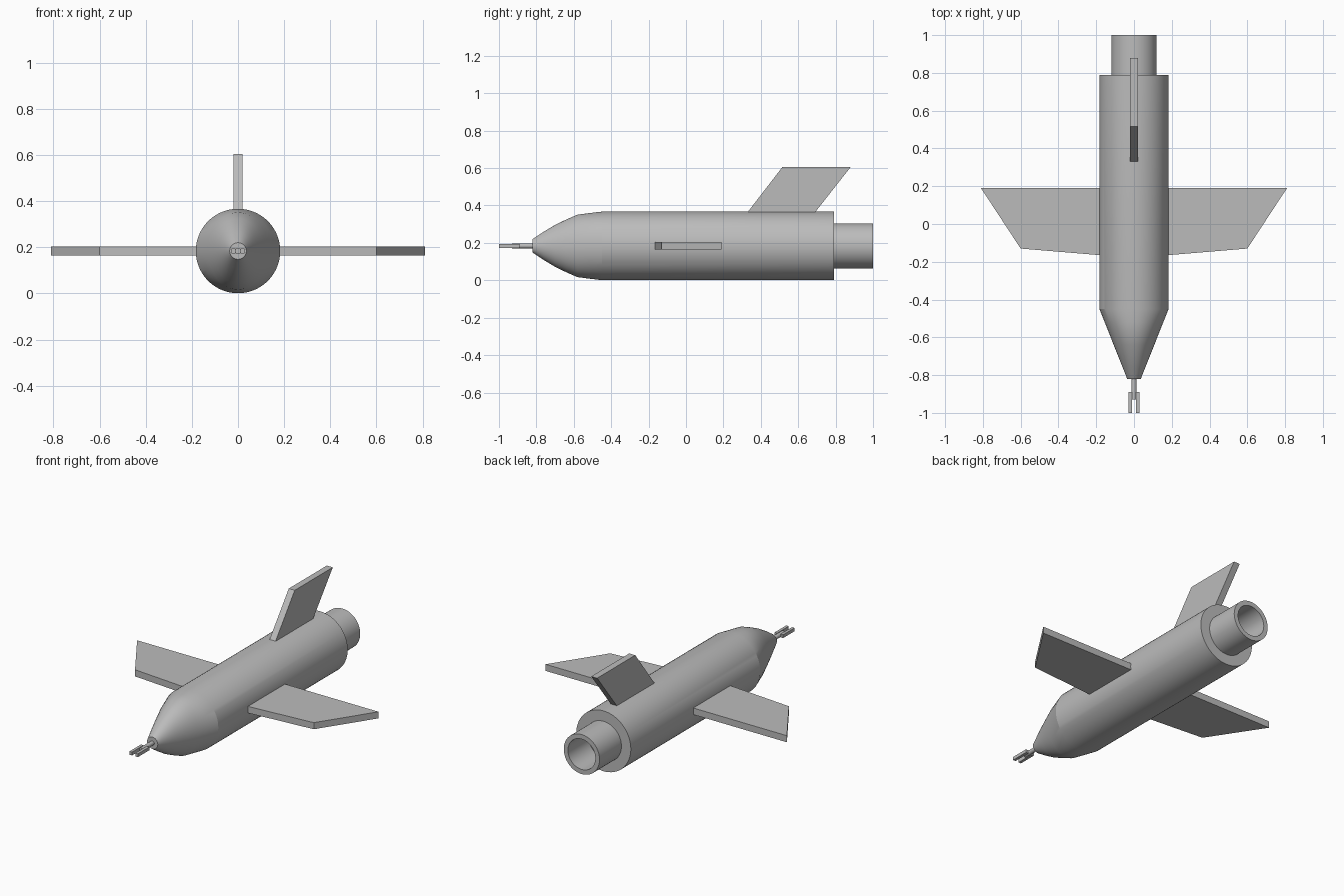
import bpy
import bmesh
from math import sin, cos, pi, radians
from mathutils import Vector

cube = bpy.data.objects.get("Cube")
if cube:
    bpy.data.objects.remove(cube, do_unlink=True)

AXIS_Z = 0.184
RADIUS = 0.183

grey = bpy.data.materials.new("plain grey")
grey.use_nodes = True
grey.diffuse_color = (0.5, 0.5, 0.5, 1)
grey.node_tree.nodes["Principled BSDF"].inputs["Base Color"].default_value = (0.5, 0.5, 0.5, 1)


def finish(name, bm, smooth=False):
    bmesh.ops.recalc_face_normals(bm, faces=bm.faces)
    mesh = bpy.data.meshes.new(name)
    bm.to_mesh(mesh)
    bm.free()
    mesh.materials.append(grey)
    obj = bpy.data.objects.new(name, mesh)
    bpy.context.collection.objects.link(obj)
    if smooth:
        bpy.ops.object.select_all(action="DESELECT")
        obj.select_set(True)
        bpy.context.view_layer.objects.active = obj
        bpy.ops.object.shade_smooth_by_angle(angle=radians(18))
    return obj


def loft(name, sections, sides=64):
    """Elliptical sections (y, half width, half height) along the y axis."""
    bm = bmesh.new()
    rings = []
    for y, rx, rz in sections:
        angles = [2 * pi * i / sides for i in range(sides)]
        rings.append([bm.verts.new((rx * cos(a), y, AXIS_Z + rz * sin(a))) for a in angles])
    for a, b in zip(rings, rings[1:]):
        for i in range(sides):
            j = (i + 1) % sides
            bm.faces.new((a[i], a[j], b[j], b[i]))
    bm.faces.new(rings[0])
    bm.faces.new(rings[-1])
    return finish(name, bm, True)


def slab(name, outline, thickness_vector):
    """Flat plate: an outline extruded along a vector."""
    bm = bmesh.new()
    face = bm.faces.new([bm.verts.new(p) for p in outline])
    moved = bmesh.ops.extrude_face_region(bm, geom=[face])["geom"]
    verts = [v for v in moved if isinstance(v, bmesh.types.BMVert)]
    bmesh.ops.translate(bm, verts=verts, vec=Vector(thickness_vector))
    return finish(name, bm)


# Fuselage: the nose narrows evenly in width but bulges in height
nose = [(-0.82, 0.036), (-0.76, 0.076), (-0.70, 0.112), (-0.64, 0.141),
        (-0.58, 0.167), (-0.52, 0.175), (-0.45, RADIUS)]
sections = [(y, 0.036 + (RADIUS - 0.036) * (y + 0.82) / 0.37, rz) for y, rz in nose]
loft("fuselage", sections + [(0.79, RADIUS, RADIUS)])

# Hollow exhaust pipe
loft("exhaust_pipe", [(0.75, 0.12, 0.12), (1.0, 0.12, 0.12),
                      (1.0, 0.092, 0.092), (0.8, 0.092, 0.092)])

# Nose probe
loft("probe_rod", [(-0.93, 0.013, 0.013), (-0.8, 0.013, 0.013)], 24)

# Mirrored wings and probe prongs
wing = [(0, 0.19), (0.81, 0.19), (0.6, -0.13), (0, -0.18)]
prong = [(0.011, -0.89), (0.028, -0.89), (0.028, -1.0), (0.011, -1.0)]
for side, s in (("left", 1), ("right", -1)):
    slab(side + "_wing", [(s * x, y, AXIS_Z - 0.02) for x, y in wing], (0, 0, 0.04))
    slab(side + "_probe_prong", [(s * x, y, AXIS_Z - 0.01) for x, y in prong], (0, 0, 0.02))

# Swept tail fin
fin = [(0.28, 0.3), (0.515, 0.605), (0.88, 0.605), (0.64, 0.3)]
slab("tail_fin", [(-0.02, y, z) for y, z in fin], (0.04, 0, 0))
